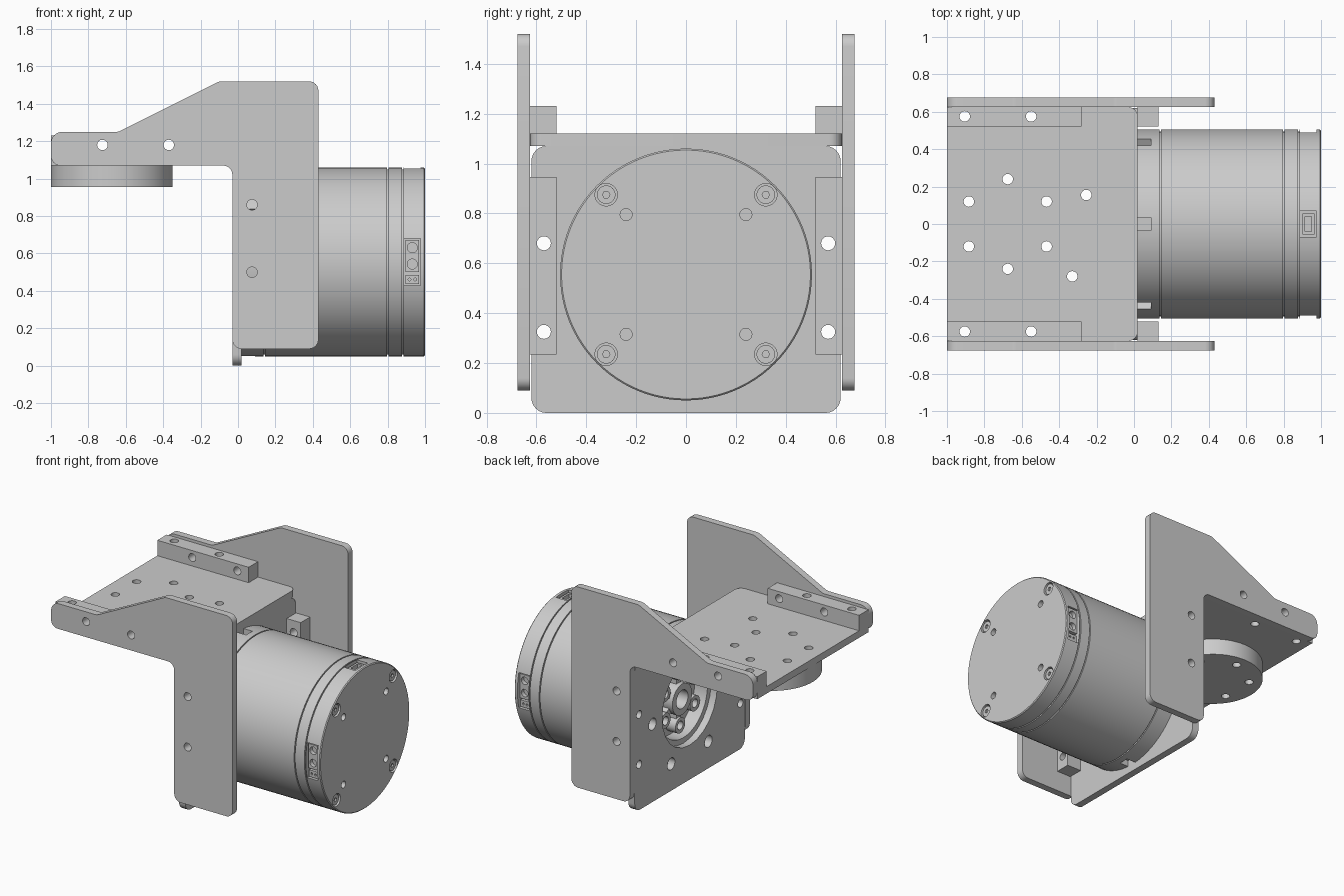
import bpy, bmesh
from math import pi, sin, cos, radians
from mathutils import Vector, Matrix

cube = bpy.data.objects.get("Cube")
if cube:
    bpy.data.objects.remove(cube, do_unlink=True)

grey = bpy.data.materials.new("machined grey")
grey.use_nodes = True
colour = (0.6, 0.6, 0.6, 1)
grey.diffuse_color = colour
grey.node_tree.nodes["Principled BSDF"].inputs["Base Color"].default_value = colour

AXIS_Z = 0.555          # height of the motor axis
RADIUS = 0.505
PLACE = {"x": lambda a, b, d: (d, a, b),
         "y": lambda a, b, d: (a, d, b),
         "z": lambda a, b, d: (a, b, d)}


def rounded(corners, steps=6):
    """Outline from (a, b, radius) corners with true arcs."""
    out = []
    for i, (a, b, r) in enumerate(corners):
        p = Vector((a, b))
        if r == 0:
            out.append(p)
            continue
        u = (Vector(corners[i - 1][:2]) - p).normalized()
        v = (Vector(corners[(i + 1) % len(corners)][:2]) - p).normalized()
        half = u.angle(v) / 2
        d = r * cos(half) / sin(half)
        w = sin(half)
        for k in range(steps + 1):
            t = k / steps
            c0, c1, c2 = (1 - t) ** 2, 2 * w * t * (1 - t), t * t
            out.append((c0 * (p + u * d) + c1 * p + c2 * (p + v * d)) / (c0 + c1 + c2))
    return out


def circle(a, b, r, n=32):
    return [(a + r * cos(2 * pi * k / n), b + r * sin(2 * pi * k / n)) for k in range(n)]


def rect(a0, a1, b0, b1):
    return [(a0, b0), (a1, b0), (a1, b1), (a0, b1)]


def ring(count, r, start=0):
    return [(r * cos(start + 2 * pi * k / count), r * sin(start + 2 * pi * k / count))
            for k in range(count)]


def prism(bm, outline, axis, lo, hi, matrix=None):
    """Add a closed extrusion of an outline along an axis."""
    put = PLACE[axis]
    low = [bm.verts.new(put(a, b, lo)) for a, b in outline]
    high = [bm.verts.new(put(a, b, hi)) for a, b in outline]
    n = len(low)
    faces = [bm.faces.new(low), bm.faces.new(high)]
    for i in range(n):
        j = (i + 1) % n
        faces.append(bm.faces.new((low[i], low[j], high[j], high[i])))
    bmesh.ops.recalc_face_normals(bm, faces=faces)
    if matrix:
        bmesh.ops.transform(bm, matrix=matrix, verts=low + high)


def finish(name, bm, holes=None):
    """Make an object, cut its holes and shade it."""
    mesh = bpy.data.meshes.new(name)
    bm.to_mesh(mesh)
    bm.free()
    mesh.materials.append(grey)
    ob = bpy.data.objects.new(name, mesh)
    bpy.context.collection.objects.link(ob)
    if holes:
        cutter = finish(name + "_cutter", holes)
        cutter.hide_render = True
        mod = ob.modifiers.new("holes", "BOOLEAN")
        mod.operation, mod.solver, mod.object = "DIFFERENCE", "EXACT", cutter
        graph = bpy.context.evaluated_depsgraph_get()
        ob.data = bpy.data.meshes.new_from_object(ob.evaluated_get(graph))
        ob.modifiers.clear()
        bpy.data.objects.remove(cutter, do_unlink=True)
    bpy.ops.object.select_all(action="DESELECT")
    ob.select_set(True)
    bpy.context.view_layer.objects.active = ob
    bpy.ops.object.shade_smooth_by_angle(angle=radians(30))
    return ob


def part(name, outline, axis, lo, hi, holes=()):
    """A plate or block; holes are (axis, a, b, radius)."""
    bm = bmesh.new()
    prism(bm, outline, axis, lo, hi)
    cut = bmesh.new() if holes else None
    for ax, a, b, r in holes:
        prism(cut, circle(a, b, r, 24), ax, -3, 3)
    return finish(name, bm, cut)


def around(angle):
    """Turn about the motor axis; zero points up."""
    return Matrix.Translation((0, 0, AXIS_Z)) @ Matrix.Rotation(angle, 4, "X")


# Side plates and fixing blocks
side = rounded([(-1, 1.25, .06), (-.64, 1.25, .06), (-.1, 1.52, .06), (.43, 1.52, .05),
                (.43, .09, .05), (-.03, .09, .05), (-.03, 1.07, .05), (-1, 1.07, .05)])
R = 0.028
cross = [("y", x, 1.18, R) for x in (-.725, -.37)]
upright = [("y", .075, z, R) for z in (.86, .5)]
for s, label in ((1, "left"), (-1, "right")):
    lo, hi = sorted((s * .625, s * .675))
    part(label + "_side_plate", side, "y", lo, hi, cross + upright)
    lo, hi = sorted((s * .52, s * .625))
    # cross holes run between the vertical ones
    part(label + "_top_block", rect(-1, -.28, 1.12, 1.23), "y", lo, hi,
         cross + [("z", x, s * .575, R) for x in (-.905, -.55)])
    part(label + "_rear_block", rect(.02, .13, .235, .945), "y", lo, hi,
         upright + [("x", s * .57, z, R) for z in (.68, .325)])

# Horizontal plate and the disc below it
disc_holes = [("z", x - .675, y, R) for x, y in ring(6, .24, pi / 6)]
part("top_plate", rounded([(-1, -.625, 0), (.02, -.625, .05), (.02, .625, .05), (-1, .625, 0)]),
     "z", 1.07, 1.12,
     disc_holes + [("z", -.255, .155, R), ("z", -.33, -.28, R)]
     + [("z", x, s * .575, R) for x in (-.905, -.55) for s in (1, -1)])
part("output_disc", circle(-.675, 0, .325, 96), "z", .955, 1.07, disc_holes)

# Vertical motor plate
part("motor_plate", rounded([(-.62, 0, .06), (.62, 0, .06), (.62, 1.07, .06), (-.62, 1.07, .06)]),
     "x", -.03, .02,
     [("x", 0, AXIS_Z, .31)]
     + [("x", y, AXIS_Z + z, .042) for y, z in ring(6, .42)]
     + [("x", s * .57, z, R) for z in (.68, .325) for s in (1, -1)])

# Motor body: turned profile with a recess at the back and fine grooves
profile = [(.12, 0), (.12, .27), (.02, .27), (.02, RADIUS)]
for x in (.14, .80, .88):
    profile += [(x - .004, RADIUS), (x - .004, RADIUS - .01),
                (x + .004, RADIUS - .01), (x + .004, RADIUS)]
profile += [(.994, RADIUS), (1, RADIUS - .006), (1, 0)]
bm = bmesh.new()
verts = [bm.verts.new((x, 0, r)) for x, r in profile]
edges = [bm.edges.new(pair) for pair in zip(verts, verts[1:])]
bmesh.ops.spin(bm, geom=verts + edges, cent=(0, 0, 0), axis=(1, 0, 0), angle=2 * pi, steps=96)
bmesh.ops.remove_doubles(bm, verts=bm.verts, dist=1e-4)
bmesh.ops.recalc_face_normals(bm, faces=bm.faces)
bmesh.ops.translate(bm, verts=bm.verts, vec=(0, 0, AXIS_Z))

cut = bmesh.new()
screws = [(s * .32, t * .32) for s in (1, -1) for t in (1, -1)]
for k in range(6):      # vent notches at the plate end
    prism(cut, rect(0, .09, -.035, .035), "z", .46, .6, around(k * pi / 3))
for turn, half in ((0, .07), (pi / 2, .125), (-pi / 2, .125)):   # socket pockets
    prism(cut, rect(.888, .975, -half, half), "z", .445, .6, around(turn))
for y, z in screws:
    prism(cut, circle(y, AXIS_Z + z, .045), "x", .97, 1.1)
for s in (1, -1):
    for t in (1, -1):
        prism(cut, circle(s * .24, AXIS_Z + t * .24, .024), "x", .95, 1.1)
finish("motor_body", bm, cut)

# Screw heads with sockets
bm, cut = bmesh.new(), bmesh.new()
for y, z in screws:
    prism(bm, circle(y, AXIS_Z + z, .037), "x", .96, .992)
    prism(cut, circle(y, AXIS_Z + z, .015, 6), "x", .98, 1.1)
finish("end_screws", bm, cut)

# Hub inside the recess: bored boss, spokes and bored lugs
part("hub_boss", circle(0, AXIS_Z, .11), "x", .03, .13, [("x", 0, AXIS_Z, .065)])
bm = bmesh.new()
for k in range(6):
    prism(bm, rect(.06, .13, -.022, .022), "z", .1, .14, around(k * pi / 3))
finish("hub_spokes", bm)
bm, cut = bmesh.new(), bmesh.new()
for y, z in ring(6, .19, pi / 2):
    prism(bm, circle(y, AXIS_Z + z, .055), "x", .045, .13)
    prism(cut, circle(y, AXIS_Z + z, .03, 20), "x", 0, .1)
finish("hub_lugs", bm, cut)

# Sockets: two-pin housing with a small header on each side, a short one on top
for turn, label, flip in ((pi / 2, "right", 1), (-pi / 2, "left", -1)):
    bm, cut = bmesh.new(), bmesh.new()
    m = around(turn)
    prism(bm, rect(.895, .968, *sorted((flip * -.055, flip * .118))), "z", .43, .485, m)
    prism(bm, rect(.895, .968, *sorted((flip * -.118, flip * -.07))), "z", .43, .48, m)
    for c in (-.012, .076):
        prism(cut, circle(.932, flip * c, .027, 20), "z", .455, .6, m)
    for x in (.917, .947):
        prism(cut, circle(x, flip * -.094, .008, 8), "z", .46, .6, m)
    finish(label + "_power_socket", bm, cut)
bm, cut = bmesh.new(), bmesh.new()
prism(bm, rect(.9, .965, -.055, .055), "z", .43, .49, around(0))
prism(cut, rect(.915, .95, -.04, .04), "z", .46, .6, around(0))
finish("top_signal_socket", bm, cut)
